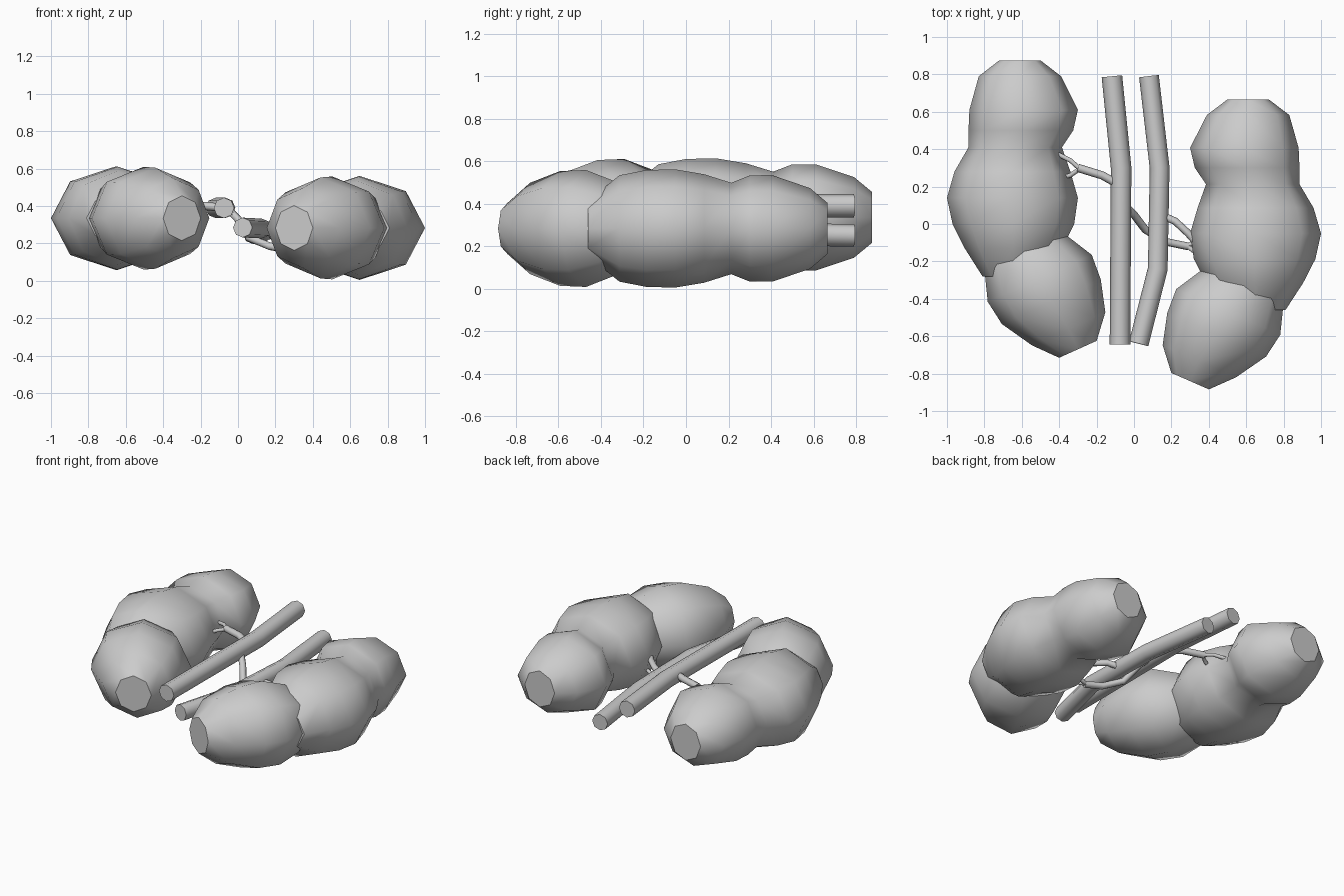
import bpy, bmesh, math
from mathutils import Vector

if "Cube" in bpy.data.objects:
    bpy.data.objects.remove(bpy.data.objects["Cube"])


def loft(name, rings, axis, place, sides=8):
    """Eight-sided body; rings are (x, y, side radius, height radius)."""
    ax = Vector(axis).normalized()
    side = Vector((ax.y, -ax.x))
    bm = bmesh.new()
    loops = []
    for x, y, r, h in rings:
        loop = []
        for i in range(sides):
            a = 2 * math.pi * i / sides
            p = Vector((x, y)) + side * r * math.cos(a)
            loop.append(bm.verts.new(place(p.x, p.y, h * math.sin(a))))
        loops.append(loop)
    for a, b in zip(loops, loops[1:]):
        for i in range(sides):
            j = (i + 1) % sides
            bm.faces.new((a[i], a[j], b[j], b[i])).smooth = True
    # flat end caps
    bm.faces.new(loops[0])
    bm.faces.new(loops[-1])
    bmesh.ops.recalc_face_normals(bm, faces=bm.faces)
    for e in bm.edges:
        if any(len(f.verts) > 4 for f in e.link_faces):
            e.smooth = False
    me = bpy.data.meshes.new(name)
    bm.to_mesh(me)
    bm.free()
    ob = bpy.data.objects.new(name, me)
    bpy.context.collection.objects.link(ob)
    return ob


def tube(name, pts, radius):
    """Eight-sided vessel along a polyline; converted to a mesh."""
    cu = bpy.data.curves.new(name, 'CURVE')
    cu.dimensions = '3D'
    cu.bevel_depth = radius
    cu.bevel_resolution = 2
    cu.use_fill_caps = True
    sp = cu.splines.new('POLY')
    sp.points.add(len(pts) - 1)
    for p, c in zip(sp.points, pts):
        p.co = (*c, 1)
    sp.use_smooth = True
    ob = bpy.data.objects.new(name, cu)
    bpy.context.collection.objects.link(ob)
    bpy.ops.object.select_all(action='DESELECT')
    ob.select_set(True)
    bpy.context.view_layer.objects.active = ob
    bpy.ops.object.convert(target='MESH')
    bpy.ops.object.shade_smooth_by_angle(angle=math.radians(60))


# upper and middle lobes share one body, the lower lobe overlaps it
upper_rings = [
    (-0.61, 0.875, 0.11, 0.12), (-0.61, 0.79, 0.22, 0.19),
    (-0.59, 0.61, 0.29, 0.25), (-0.605, 0.50, 0.28, 0.25),
    (-0.635, 0.41, 0.25, 0.215), (-0.65, 0.28, 0.31, 0.255),
    (-0.65, 0.14, 0.35, 0.278), (-0.645, 0.0, 0.325, 0.275),
    (-0.645, -0.13, 0.26, 0.25), (-0.65, -0.28, 0.16, 0.13)]
lower_axis = Vector((-0.41, 0.91)).normalized()
lower_side = Vector((lower_axis.y, -lower_axis.x))
lower_rings = []
for d, off, r, h in [(0, 0, 0.11, 0.12), (0.12, 0, 0.215, 0.215),
                     (0.29, -0.025, 0.29, 0.27), (0.43, -0.03, 0.305, 0.275),
                     (0.58, -0.045, 0.24, 0.225), (0.72, -0.05, 0.12, 0.12)]:
    p = Vector((-0.30, -0.67)) + lower_axis * d + lower_side * off
    lower_rings.append((p.x, p.y, r, h))


def left_place(x, y, z):
    return (x, y, 0.335 + z)


def right_place(x, y, z):
    return (-x, y * 0.975 - 0.187, 0.283 + z)


for side, place in (("left", left_place), ("right", right_place)):
    loft(side + "_kidney_upper", upper_rings, (0, 1), place)
    loft(side + "_kidney_lower", lower_rings, lower_axis, place)

# main vessels
tube("vein_trunk", [(-0.118, 0.79, 0.39), (-0.069, 0.30, 0.39),
                    (-0.075, -0.645, 0.39)], 0.055)
tube("artery_trunk", [(0.08, 0.79, 0.25), (0.137, 0.30, 0.26),
                      (0.127, -0.24, 0.28), (0.025, -0.64, 0.285)], 0.053)

# branches to the left kidney
tube("left_branch", [(-0.08, 0.21, 0.39), (-0.17, 0.26, 0.40),
                     (-0.30, 0.30, 0.40)], 0.022)
tube("left_fork_upper", [(-0.29, 0.295, 0.40), (-0.34, 0.34, 0.40),
                         (-0.42, 0.38, 0.38)], 0.012)
tube("left_fork_lower", [(-0.29, 0.295, 0.40), (-0.34, 0.26, 0.39),
                         (-0.38, 0.25, 0.37)], 0.012)

# branches to the right kidney
tube("right_branch_upper", [(0.14, 0.05, 0.26), (0.22, 0.015, 0.28),
                            (0.29, -0.05, 0.28), (0.36, -0.13, 0.28),
                            (0.40, -0.25, 0.28)], 0.02)
tube("right_branch_under", [(-0.06, 0.11, 0.39), (0.0, 0.05, 0.33),
                            (0.06, -0.03, 0.23), (0.17, -0.095, 0.185),
                            (0.29, -0.12, 0.165)], 0.021)
tube("right_fork_upper", [(0.28, -0.115, 0.167), (0.33, -0.10, 0.17),
                          (0.40, -0.12, 0.19)], 0.012)
tube("right_fork_lower", [(0.28, -0.115, 0.167), (0.34, -0.16, 0.18),
                          (0.41, -0.25, 0.21)], 0.012)
